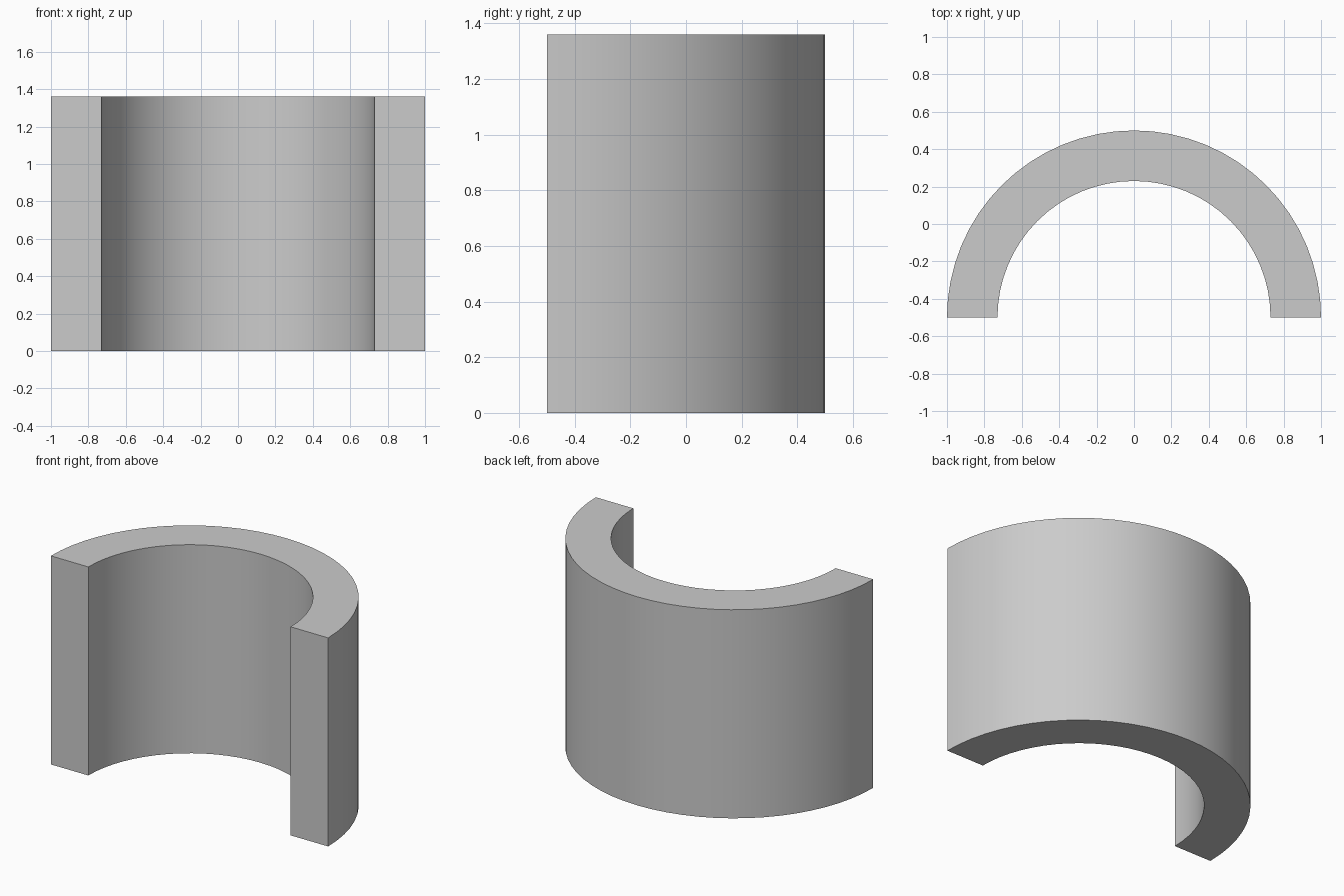
import bpy, bmesh, math

if "Cube" in bpy.data.objects:
    bpy.data.objects.remove(bpy.data.objects["Cube"])

OUTER, INNER, HEIGHT, CENTRE_Y, STEPS = 1.0, 0.73, 1.36, -0.5, 32


def arc(bm, radius):
    """Half-circle row of vertices, open towards the front."""
    return [bm.verts.new((radius * math.cos(math.pi * i / STEPS),
                          CENTRE_Y + radius * math.sin(math.pi * i / STEPS), 0))
            for i in range(STEPS + 1)]


# Half-ring profile as a single face
bm = bmesh.new()
profile = bm.faces.new(arc(bm, OUTER) + arc(bm, INNER)[::-1])

# Raise the profile into a curved wall
top = bmesh.ops.extrude_face_region(bm, geom=[profile], use_keep_orig=True)
bmesh.ops.translate(bm, vec=(0, 0, HEIGHT),
                    verts=[v for v in top["geom"] if isinstance(v, bmesh.types.BMVert)])
bmesh.ops.recalc_face_normals(bm, faces=bm.faces)

mesh = bpy.data.meshes.new("half_ring_wall")
bm.to_mesh(mesh)
bm.free()
wall = bpy.data.objects.new("half_ring_wall", mesh)
bpy.context.collection.objects.link(wall)

# Smooth curved sides, sharp rims and ends
bpy.context.view_layer.objects.active = wall
wall.select_set(True)
bpy.ops.object.shade_smooth_by_angle(angle=math.radians(30))
